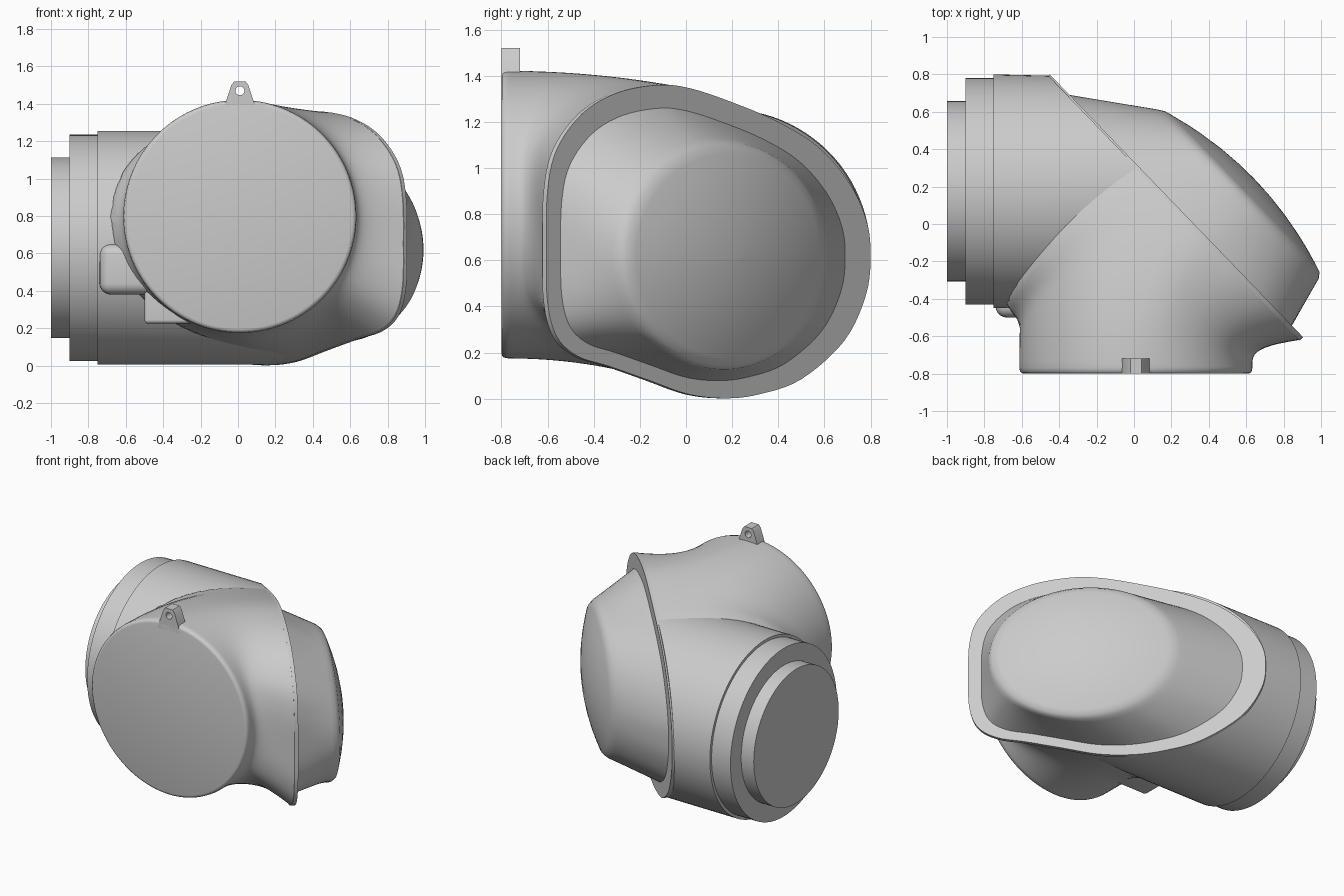
import bpy, bmesh, math
from mathutils import Vector

cube = bpy.data.objects.get("Cube")
if cube:
    bpy.data.objects.remove(cube, do_unlink=True)

grey = bpy.data.materials.new("plain grey")
grey.use_nodes = True
GREY = (0.6, 0.6, 0.6, 1)
grey.diffuse_color = GREY
grey.node_tree.nodes["Principled BSDF"].inputs["Base Color"].default_value = GREY

TAU = 2 * math.pi
ORIGIN = Vector((-0.46, 0.81, 0))     # one end of the mitre plane
ALONG = Vector((0.694, -0.72, 0))     # direction along the mitre
OUT = Vector((0.72, 0.694, 0))        # mitre normal


def finish(obj, angle=35):
    obj.data.materials.clear()
    obj.data.materials.append(grey)
    bpy.ops.object.select_all(action='DESELECT')
    obj.select_set(True)
    bpy.context.view_layer.objects.active = obj
    bpy.ops.object.shade_smooth_by_angle(angle=math.radians(angle))
    return obj


def add_mesh(name, bm):
    bmesh.ops.recalc_face_normals(bm, faces=bm.faces)
    mesh = bpy.data.meshes.new(name)
    bm.to_mesh(mesh)
    bm.free()
    obj = bpy.data.objects.new(name, mesh)
    bpy.context.collection.objects.link(obj)
    return obj


def loft(name, rings, angle=35):
    """Skin a list of equal closed rings and cap both ends."""
    bm = bmesh.new()
    rows = [[bm.verts.new(p) for p in ring] for ring in rings]
    for a, b in zip(rows, rows[1:]):
        for i in range(len(a)):
            bm.faces.new((a[i - 1], a[i], b[i], b[i - 1]))
    bm.faces.new(rows[0])
    bm.faces.new(rows[-1])
    return finish(add_mesh(name, bm), angle)


def on_mitre(s, z, h=0.0):
    return ORIGIN + ALONG * s + OUT * h + Vector((0, 0, z))


def smooth_loop(points, steps):
    """Closed Catmull-Rom loop through 2D points."""
    pts = [Vector(p) for p in points]
    n, result = len(pts), []
    for i in range(n):
        a, b, c, d = (pts[(i + k) % n] for k in (-1, 0, 1, 2))
        for j in range(steps):
            t = j / steps
            result.append(0.5 * (2 * b + (c - a) * t + (2 * a - 5 * b + 4 * c - d) * t ** 2
                                 + (3 * b - a - 3 * c + d) * t ** 3))
    return result


# Flange outline as (y, z), projected onto the mitre plane
OUTLINE = [(.8, .63), (.78, .78), (.705, .94), (.575, 1.09), (.4, 1.2), (.2, 1.285),
           (.02, 1.345), (-.12, 1.36), (-.3, 1.325), (-.45, 1.235), (-.56, 1.08),
           (-.6, .9), (-.605, .65), (-.6, .42), (-.56, .27), (-.47, .185),
           (-.33, .14), (-.16, .08), (.01, .02), (.17, .002), (.32, .02),
           (.5, .085), (.685, .25), (.78, .45)]
outer = [((0.81 - y) / 0.72, z) for y, z in smooth_loop(OUTLINE, 5)]
# Inner edge is the outline shrunk about its own centre
inner = [(1.236 + (s - 1.236) * 0.886, 0.6 + (z - 0.6) * 0.875) for s, z in outer]

loft("mitre_flange", [[on_mitre(s, z, h) for s, z in outer] for h in (-0.025, 0)])

# Domed drum rising from the flange
ellipse = []
for s, z in inner:
    a = math.atan2((z - 0.65) / 0.6, (s - 1.0) / 0.87)
    ellipse.append((math.cos(a), math.sin(a)))


def drum_ring(scale, h):
    return [on_mitre(1.178 + 0.615 * scale * c, 0.62 + 0.49 * scale * d, h) for c, d in ellipse]


base = [on_mitre(s, z, -0.01) for s, z in inner]
top = drum_ring(1, 0.295)
rings = [base] + [[p.lerp(q, t) for p, q in zip(base, top)] for t in (0.3, 0.6, 0.85, 0.95)]
rings += [drum_ring(r, 0.3 + 0.1 * (1 - r * r)) for r in (0.97, 0.9, 0.75, 0.6, 0.4, 0.2, 0.02)]
loft("domed_drum", rings, 45)

# Side barrel, running along x and cut off by the mitre
BY, BZ, BR = 0.175, 0.63, 0.625
SIDES = 96


def side_circle(x, r):
    return [Vector((x, BY + r * math.cos(TAU * i / SIDES), BZ + r * math.sin(TAU * i / SIDES)))
            for i in range(SIDES)]


start = side_circle(-0.75, BR)
end = [on_mitre((0.81 - p.y) / 0.72, p.z, -0.01) for p in start]
loft("side_barrel", [start, end])
loft("side_sleeve", [side_circle(-0.9, 0.605), side_circle(-0.7, 0.605)])
loft("side_end_cap", [side_circle(-1.0, 0.483), side_circle(-0.85, 0.483)])

# Front barrel, round at the front and flaring into the flange
FX, FZ, FR = 0.01, 0.798, 0.623
angles = [math.atan2((z - 0.69) / 0.68, (ORIGIN.x + ALONG.x * s - 0.2) / 0.69) for s, z in outer]


def front_circle(y, r):
    return [Vector((FX + r * math.cos(a), y, FZ + r * math.sin(a))) for a in angles]


rings = [front_circle(-0.8, 0.6), front_circle(-0.797, 0.611), front_circle(-0.789, 0.619)]
start = front_circle(-0.77, FR)
ends = [on_mitre(s, z, -0.02) for s, z in outer]
STEPS = 36
for k in range(STEPS + 1):
    t = k / STEPS
    ring = []
    for a, p, q in zip(angles, start, ends):
        ease = t ** (2 + 2 * max(0, math.cos(a)))
        v = Vector((p.x + (q.x - p.x) * ease, p.y + (q.y - p.y) * t, p.z + (q.z - p.z) * ease))
        # Fillet where it meets the side barrel
        gap = math.hypot(v.y - BY, v.z - BZ) - BR
        near = min(1, max(0, 1 - gap / 0.13)) ** 2 * max(0, -math.cos(a)) * (1 - t)
        v += Vector((math.cos(a), 0, math.sin(a))) * 0.1 * near
        ring.append(v)
    rings.append(ring)
loft("front_barrel", rings, 40)


# Rounded pads in the corner between the barrels
def pad(name, low, high, round_by):
    bm = bmesh.new()
    bmesh.ops.create_cube(bm, size=1)
    for v in bm.verts:
        v.co = [l + (h - l) * (c + 0.5) for l, h, c in zip(low, high, v.co)]
    bmesh.ops.bevel(bm, geom=bm.edges[:], offset=round_by, segments=5, profile=0.5,
                    affect='EDGES')
    finish(add_mesh(name, bm))


pad("corner_pad", (-0.74, -0.5, 0.38), (-0.4, -0.2, 0.65), 0.06)
pad("lower_corner_pad", (-0.5, -0.48, 0.225), (-0.2, -0.2, 0.45), 0.02)

# Hanging tab with a hole, on top of the front rim
curve = bpy.data.curves.new("hanging_tab", 'CURVE')
curve.dimensions = '2D'
curve.fill_mode = 'BOTH'
curve.extrude = 0.04
half = [(0.09, 1.36), (0.075, 1.41), (0.045, 1.5), (0.03, 1.52)]
tab = [(FX + x, z) for x, z in half] + [(FX - x, z) for x, z in reversed(half)]
hole = [(FX + 0.024 * math.cos(TAU * i / 24), 1.47 + 0.024 * math.sin(TAU * i / 24))
        for i in range(24)]
for points in (tab, hole):
    spline = curve.splines.new('POLY')
    spline.points.add(len(points) - 1)
    for sp, (x, z) in zip(spline.points, points):
        sp.co = (x, z, 0, 1)
    spline.use_cyclic_u = True
tab_obj = bpy.data.objects.new("hanging_tab", curve)
bpy.context.collection.objects.link(tab_obj)
tab_obj.location = (0, -0.76, 0)
tab_obj.rotation_euler = (math.pi / 2, 0, 0)
bpy.ops.object.select_all(action='DESELECT')
tab_obj.select_set(True)
bpy.context.view_layer.objects.active = tab_obj
bpy.ops.object.convert(target='MESH')
finish(bpy.context.view_layer.objects.active)
